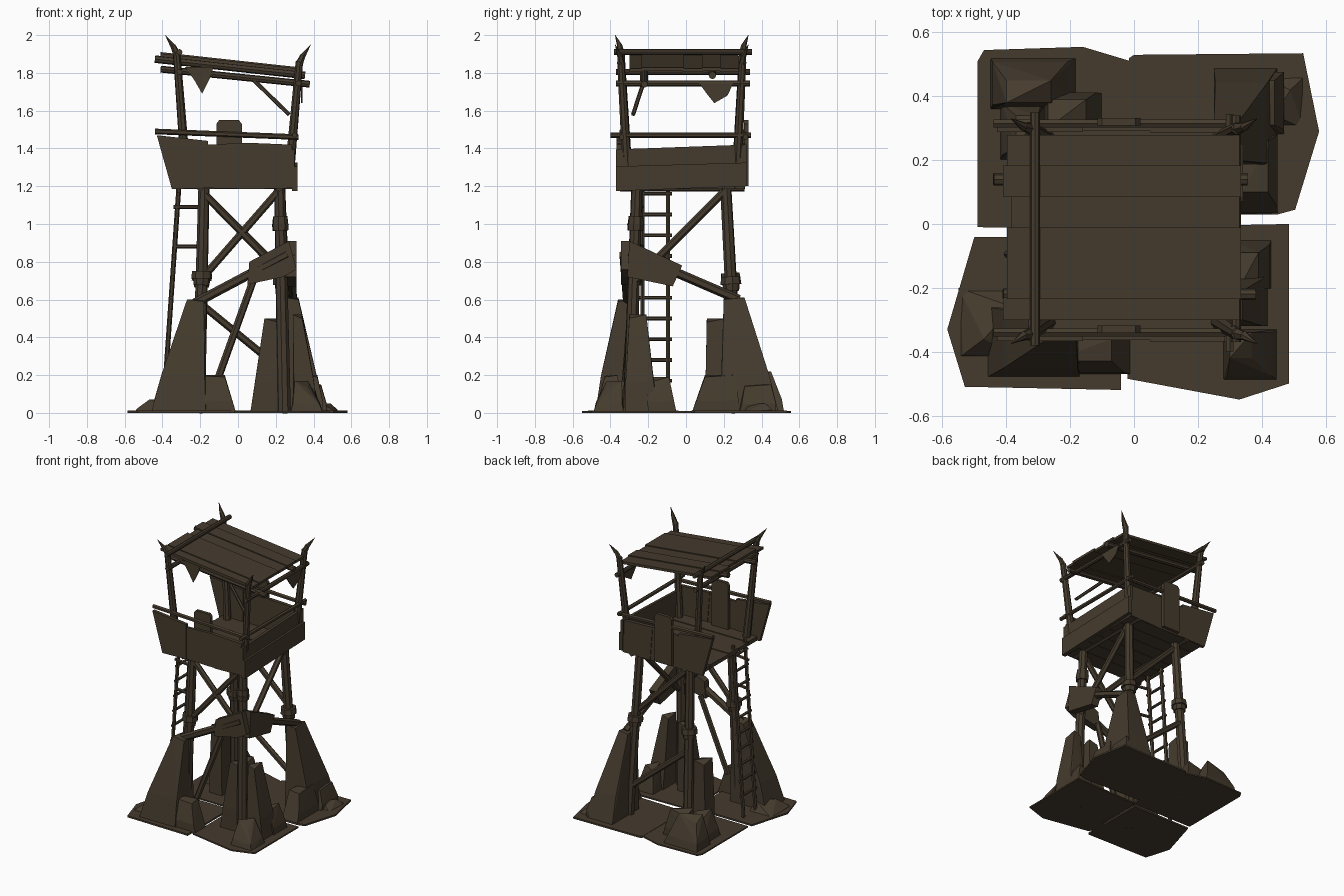
import bpy, bmesh, math
from mathutils import Vector

if "Cube" in bpy.data.objects:
    bpy.data.objects.remove(bpy.data.objects["Cube"])

wood = bpy.data.materials.new("dark brown wood")
wood.diffuse_color = (0.060, 0.044, 0.027, 1)
wood.use_nodes = True
wood.node_tree.nodes["Principled BSDF"].inputs["Base Color"].default_value = wood.diffuse_color

def finish(name, bm):
    bmesh.ops.recalc_face_normals(bm, faces=bm.faces)
    me = bpy.data.meshes.new(name)
    bm.to_mesh(me)
    bm.free()
    me.materials.append(wood)
    ob = bpy.data.objects.new(name, me)
    bpy.context.collection.objects.link(ob)
    return ob

def hull(name, pts):
    bm = bmesh.new()
    for p in pts:
        bm.verts.new(p)
    r = bmesh.ops.convex_hull(bm, input=bm.verts)
    junk = [g for g in r["geom_interior"] + r["geom_unused"] if isinstance(g, bmesh.types.BMVert)]
    bmesh.ops.delete(bm, geom=list(set(junk)), context='VERTS')
    return finish(name, bm)

def prism(name, pts, axis, a, b):
    """Outline extruded along one axis from a to b."""
    def place(u, v, w):
        return {'x': (w, u, v), 'y': (u, w, v), 'z': (u, v, w)}[axis]
    bm = bmesh.new()
    lo = [bm.verts.new(place(u, v, a)) for u, v in pts]
    hi = [bm.verts.new(place(u, v, b)) for u, v in pts]
    bm.faces.new(lo)
    bm.faces.new(hi)
    for i in range(len(pts)):
        j = (i + 1) % len(pts)
        bm.faces.new((lo[i], lo[j], hi[j], hi[i]))
    return finish(name, bm)

def rod(name, p, q, r, r2=None, n=8):
    p, q = Vector(p), Vector(q)
    rot = (q - p).to_track_quat('Z', 'Y')
    bm = bmesh.new()
    bmesh.ops.create_cone(bm, cap_ends=True, segments=n, radius1=r,
                          radius2=r if r2 is None else r2, depth=(q - p).length)
    for v in bm.verts:
        v.co = rot @ v.co + (p + q) / 2
    return finish(name, bm)

def rock(name, x0, x1, y0, y1, h, tx0, tx1, ty0, ty1, slope=0.04):
    """Tapered boulder: base rectangle, shoulder and smaller top."""
    base = [(x0, y0, 0), (x1, y0, 0), (x1, y1, 0), (x0, y1, 0)]
    top = [(tx0, ty0, h), (tx1, ty0, h - slope), (tx1, ty1, h), (tx0, ty1, h - slope)]
    mid = [tuple(Vector(b).lerp(Vector(t), 0.32) * 1.02) for b, t in zip(base, top)]
    return hull(name, base + mid + top)

# Thin ground plates
prism("ground_back_left", [(-.49, -.01), (-.01, -.015), (-.01, .51), (-.16, .555), (-.47, .545), (-.49, .51)], 'z', 0, .01)
prism("ground_back_right", [(-.015, .045), (.45, .03), (.505, .045), (.58, .29), (.53, .535), (0, .53), (-.015, .52)], 'z', 0, .012)
prism("ground_front_left", [(-.5, -.04), (-.04, -.04), (-.04, -.52), (-.53, -.51), (-.585, -.33)], 'z', 0, .012)
prism("ground_front_right", [(-.02, -.01), (.485, 0), (.485, -.5), (.33, -.55), (-.02, -.485)], 'z', 0, .01)

# Boulders around the feet
rock("boulder_front_left", -.46, -.17, -.48, -.26, .6, -.27, -.18, -.36, -.27, .01)
rock("boulder_front_left_low", -.3, -.01, -.47, -.35, .2, -.26, -.07, -.43, -.36, .01)
rock("boulder_front_left_side", -.55, -.36, -.42, -.2, .07, -.47, -.38, -.36, -.26)
rock("boulder_back_right", .25, .45, .18, .49, .61, .25, .32, .2, .31, .01)
rock("boulder_back_right_low", .33, .45, .03, .28, .2, .34, .42, .1, .26, .01)
rock("boulder_back_right_end", .34, .47, .28, .475, .15, .38, .44, .31, .45, .01)
rock("boulder_back_right_side", .4, .53, .3, .46, .05, .44, .49, .34, .42)
rock("boulder_front_right", .29, .42, -.32, -.15, .52, .29, .34, -.3, -.21, .02)
rock("boulder_front_right_slab", .065, .21, -.3, -.2, .5, .14, .21, -.29, -.21, .02)
rock("boulder_front_right_low", .3, .43, -.2, -.05, .19, .33, .39, -.2, -.09, .03)
rock("boulder_front_right_end", .28, .45, -.49, -.33, .17, .3, .37, -.42, -.34)
rock("boulder_back_left_slab", -.3, -.2, .1, .21, .5, -.29, -.21, .11, .21, .02)
rock("boulder_back_left_big", -.45, -.18, .36, .52, .22, -.4, -.26, .38, .45)
rock("boulder_back_left_side", -.42, -.28, .2, .38, .2, -.37, -.3, .24, .34)
rock("boulder_back_left_low", -.28, -.1, .29, .41, .2, -.27, -.15, .3, .39, .03)

# Main legs and their rope collars, keyed by corner
foot = {"front_left": (-.21, -.3, 0), "front_right": (.245, -.3, 0),
        "back_right": (.265, .275, 0), "back_left": (-.21, .275, 0)}
head = {"front_left": (-.18, -.26, 1.2), "front_right": (.22, -.26, 1.2),
        "back_right": (.22, .21, 1.2), "back_left": (-.18, .21, 1.2)}
collar = {"front_left": .73, "front_right": 1.02, "back_right": .7, "back_left": .72}
for k in foot:
    p, q = Vector(foot[k]), Vector(head[k])
    rod("leg_" + k, p, q, .036, .03)
    c, d = p.lerp(q, collar[k] / 1.2), (q - p).normalized()
    big = k != "front_right"
    rod("collar_" + k, c - d * .02, c + d * .02, .056 if big else .042, .052 if big else .04)
    rod("collar_band_" + k, c - d * .055, c - d * .02, .042, .046)

# Cross braces
for i, (p, q) in enumerate([
        ((-.19, -.27, 1.17), (.23, -.28, .74)), ((.21, -.27, 1.17), (-.2, -.28, .7)),
        ((.08, -.28, .7), (-.11, -.32, .17)), ((-.2, .25, .58), (.24, .27, .22)),
        ((.23, .21, 1.18), (.24, -.27, .7)), ((-.19, .21, 1.17), (.23, .23, .75))]):
    rod("brace_%d" % i, p, q, .02, n=6)

# Drooping beams that meet at the front right leg, with wide wrapped plates
rod("droop_beam_front", (-.23, -.31, .58), (.26, -.33, .84), .025, n=6)
rod("droop_beam_right", (.28, -.3, .85), (.29, .28, .6), .025, n=6)
prism("wrap_plate_front", [(.05, .68), (.06, .8), (.27, .91), (.31, .76), (.24, .72)], 'y', -.345, -.295)
prism("wrap_plate_right", [(-.31, .72), (-.3, .91), (-.02, .78), (-.07, .67)], 'x', .255, .31)

# Ladder on the left side with ties to the legs
for y in (-.23, -.095):
    rod("ladder_rail", (-.395, y, .02), (-.31, y, 1.24), .013, n=6)
for i in range(10):
    z = .17 + i * .11
    x = -.395 + .085 * (z - .02) / 1.22
    rod("ladder_rung", (x, -.25, z), (x, -.075, z), .01, n=6)
for z in (.88, 1.09):
    rod("ladder_tie", (-.34, -.23, z), (-.18, -.26, z), .011, n=6)

# Platform floor planks
for i in range(6):
    y = -.35 + i * .11
    prism("floor_plank", [(-.33, y), (.29, y), (.29, y + .107), (-.33, y + .107)], 'z', 1.185, 1.215 - .004 * (i % 2))
for x in (-.2, .22):
    rod("floor_joist", (x, -.35, 1.19), (x, .31, 1.19), .018, n=6)

# Front and back walls, each of three boards, a tall patch and a rail
for name, y, s in (("front", -.355, -1), ("back", .3, 1)):
    prism(name + "_wall_left", [(-.43, 1.47), (-.35, 1.185), (-.16, 1.19), (-.16, 1.44)], 'y', y - .012, y + .012)
    prism(name + "_wall_middle", [(-.16, 1.19), (.07, 1.185), (.05, 1.43), (-.16, 1.42)], 'y', y - .009, y + .009)
    prism(name + "_wall_right", [(.07, 1.185), (.29, 1.19), (.285, 1.42), (.05, 1.43)], 'y', y - .013, y + .013)
    yy = y + (.025 if s < 0 else .02)
    prism(name + "_tall_patch", [(-.115, 1.2), (.02, 1.2), (.02, 1.53), (.005, 1.55), (-.1, 1.55), (-.115, 1.53)], 'y', yy - .012, yy + .012)
    rod(name + "_rail", (-.44, y + .015, 1.49), (.32, y + .015, 1.46), .015, n=6)

# Right wall: two boards and rail
prism("right_wall_lower", [(-.37, 1.175), (.32, 1.2), (.32, 1.325), (-.37, 1.305)], 'x', .285, .315)
prism("right_wall_upper", [(-.37, 1.295), (.32, 1.315), (.32, 1.42), (-.37, 1.395)], 'x', .28, .3)
rod("right_rail", (.3, -.4, 1.47), (.3, .345, 1.47), .014, n=6)

# Upper posts with curved horn tips
for sx in (-1, 1):
    for sy in (-1, 1):
        xa, xb, zt = (-.27, -.325, 1.91) if sx < 0 else (.265, .325, 1.86)
        ya, yb = (-.305, -.345) if sy < 0 else (.265, .3)
        top = Vector((xb, yb, zt))
        rod("upper_post", (xa, ya, 1.19), top, .027, .02)
        bend = top + Vector((sx * .02, sy * .005, .035))
        tip = bend + Vector((sx * .04, sy * .025, .055))
        rod("horn_base", top - Vector((0, 0, .01)), bend, .02, .014, 6)
        rod("horn_tip", bend - Vector((0, 0, .004)), tip, .015, .001, 6)

# Sloping roof planks, running along x
def roof_z(x):
    return 1.885 - .082 * (x + .41) / .75

edges = [-.3, -.235, -.015, .085, .18, .275]
for i in range(5):
    a, b = edges[i], edges[i + 1]
    x0, x1, dz = -.41 + .012 * (i % 3), .33 + .006 * (i % 2), .007 * (i % 2)
    prism("roof_plank", [(x0, roof_z(x0) + dz), (x1, roof_z(x1) + dz), (x1, roof_z(x1) + dz + .018),
                         (x0, roof_z(x0) + dz + .018)], 'y', a, b + .004)

# Roof beams: two sloping ones under the planks, three level ones across
rod("roof_beam_back", (-.44, .14, 1.873), (.355, .14, 1.787), .02)
rod("roof_beam_front", (-.41, -.22, 1.82), (.38, -.22, 1.74), .018)
rod("roof_bar_top", (-.31, -.38, 1.91), (-.31, .35, 1.91), .016)
rod("roof_bar_left", (-.31, -.37, 1.805), (-.31, .34, 1.805), .016)
rod("roof_bar_right", (.32, -.37, 1.745), (.32, .34, 1.745), .016)
rod("roof_strut", (.08, -.22, 1.765), (.27, -.28, 1.58), .011, n=6)

# Torn cloth flaps
prism("cloth_flap_front", [(-.28, 1.83), (-.13, 1.83), (-.15, 1.77), (-.19, 1.69), (-.23, 1.76)], 'y', -.243, -.236)
prism("cloth_flap_right", [(.07, 1.745), (.25, 1.745), (.22, 1.68), (.15, 1.64), (.11, 1.69)], 'x', .334, .341)
